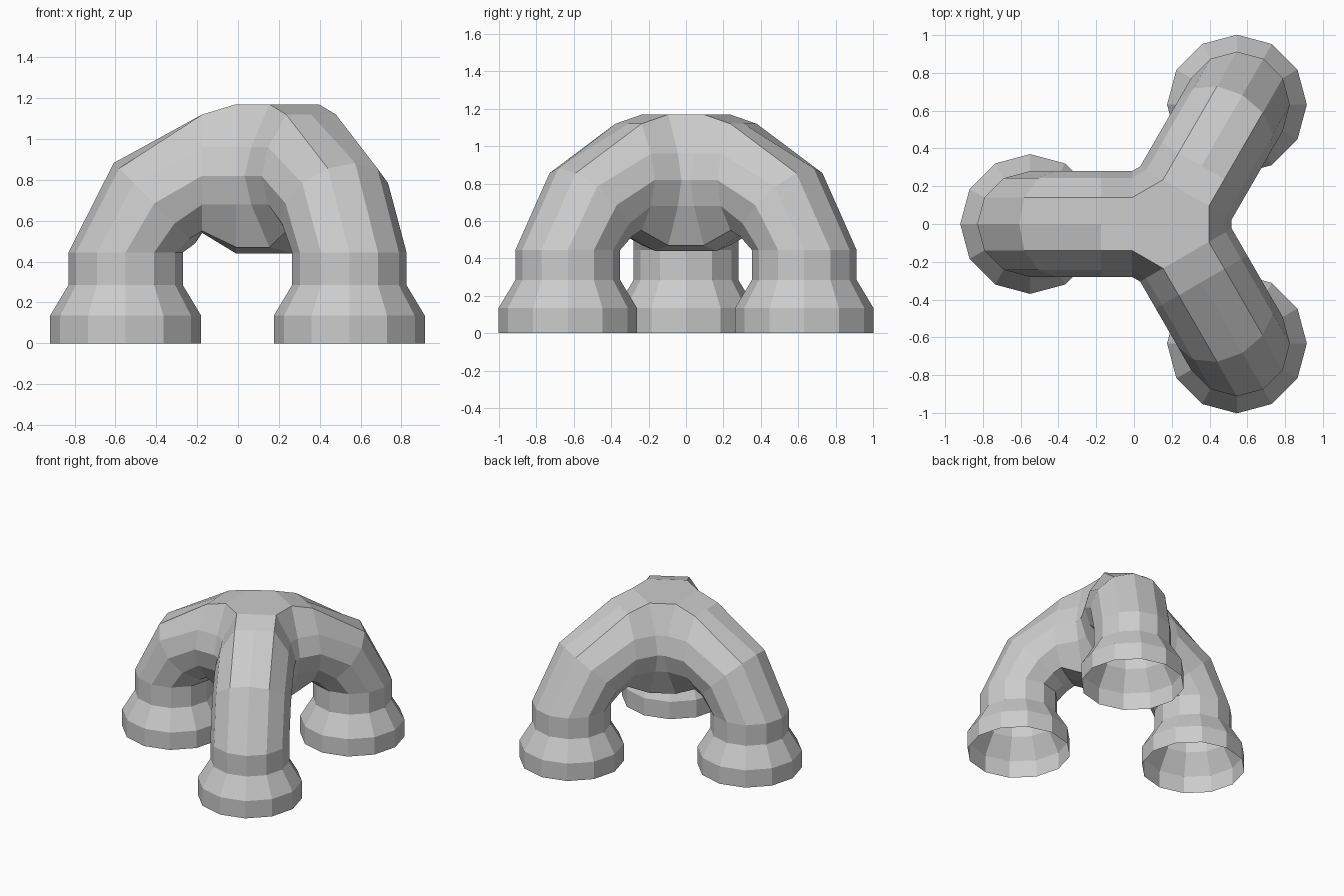
import bpy, bmesh
from math import sin, cos, radians
from mathutils import Vector

cube = bpy.data.objects.get("Cube")
if cube:
    bpy.data.objects.remove(cube)

grey = bpy.data.materials.new("light_grey")
grey.use_nodes = True
colour = (0.6, 0.6, 0.6, 1)
grey.diffuse_color = colour
grey.node_tree.nodes["Principled BSDF"].inputs["Base Color"].default_value = colour

SIDES = 12
HUB_X = 0.18
TUBE = 0.28
FOOT = 0.37

# Cross-sections from foot to hub:
# distance from hub, height, tilt, radius, flattened heights (crown, shoulder, heel, keel)
SECTIONS = [
    (0.73, 0.0, 0, FOOT, None),
    (0.73, 0.135, 0, FOOT, None),
    (0.73, 0.285, 0, TUBE, None),
    (0.73, 0.445, 0, TUBE, None),
    (0.59, 0.685, 45, TUBE, None),
    (0.355, 0.82, 90, TUBE, (0.3, 0.3, -0.27, -0.28)),
    (0.19, 0.82, 90, TUBE, (0.35, 0.35, -0.35, -0.38)),
]


def add_ring(bm, heading, section):
    """One cross-section of a leg, counted from its left side over the top."""
    dist, height, tilt, radius, flat = section
    out = Vector((cos(heading), sin(heading), 0))
    side = Vector((-sin(heading), cos(heading), 0))
    up = out * cos(radians(tilt)) + Vector((0, 0, sin(radians(tilt))))
    ring = []
    for k in range(SIDES):
        a = radians(360 * k / SIDES)
        rise = radius * sin(a)
        if flat:
            special = {3: flat[0], 2: flat[1], 4: flat[1],
                       8: flat[2], 10: flat[2], 9: flat[3]}
            rise = special.get(k, rise)
        centre = Vector((HUB_X, 0, height)) + out * dist
        ring.append(bm.verts.new(centre + side * radius * cos(a) + up * rise))
    return ring


bm = bmesh.new()

# Three bent legs with flared, open feet
mouths = []
for degrees in (60, 180, 300):
    rings = [add_ring(bm, radians(degrees), s) for s in SECTIONS]
    for low, high in zip(rings, rings[1:]):
        for k in range(SIDES):
            n = (k + 1) % SIDES
            bm.faces.new((low[k], low[n], high[n], high[k]))
    mouths.append(rings[-1])

# Hub: crotch panels between neighbouring legs, then the flat crown and keel
for i, here in enumerate(mouths):
    there = mouths[(i + 1) % 3]
    for k in range(-3, 2):
        a, b = k % SIDES, (k + 1) % SIDES
        c, d = (6 - k) % SIDES, (5 - k) % SIDES
        bm.faces.new((here[a], there[c], there[d], here[b]))
bm.faces.new([m[k] for m in mouths for k in (4, 3, 2)])
bm.faces.new([m[9] for m in mouths])

bmesh.ops.recalc_face_normals(bm, faces=bm.faces)
mesh = bpy.data.meshes.new("three_way_pipe")
bm.to_mesh(mesh)
bm.free()
mesh.materials.append(grey)
pipe = bpy.data.objects.new("three_way_pipe", mesh)
bpy.context.collection.objects.link(pipe)
